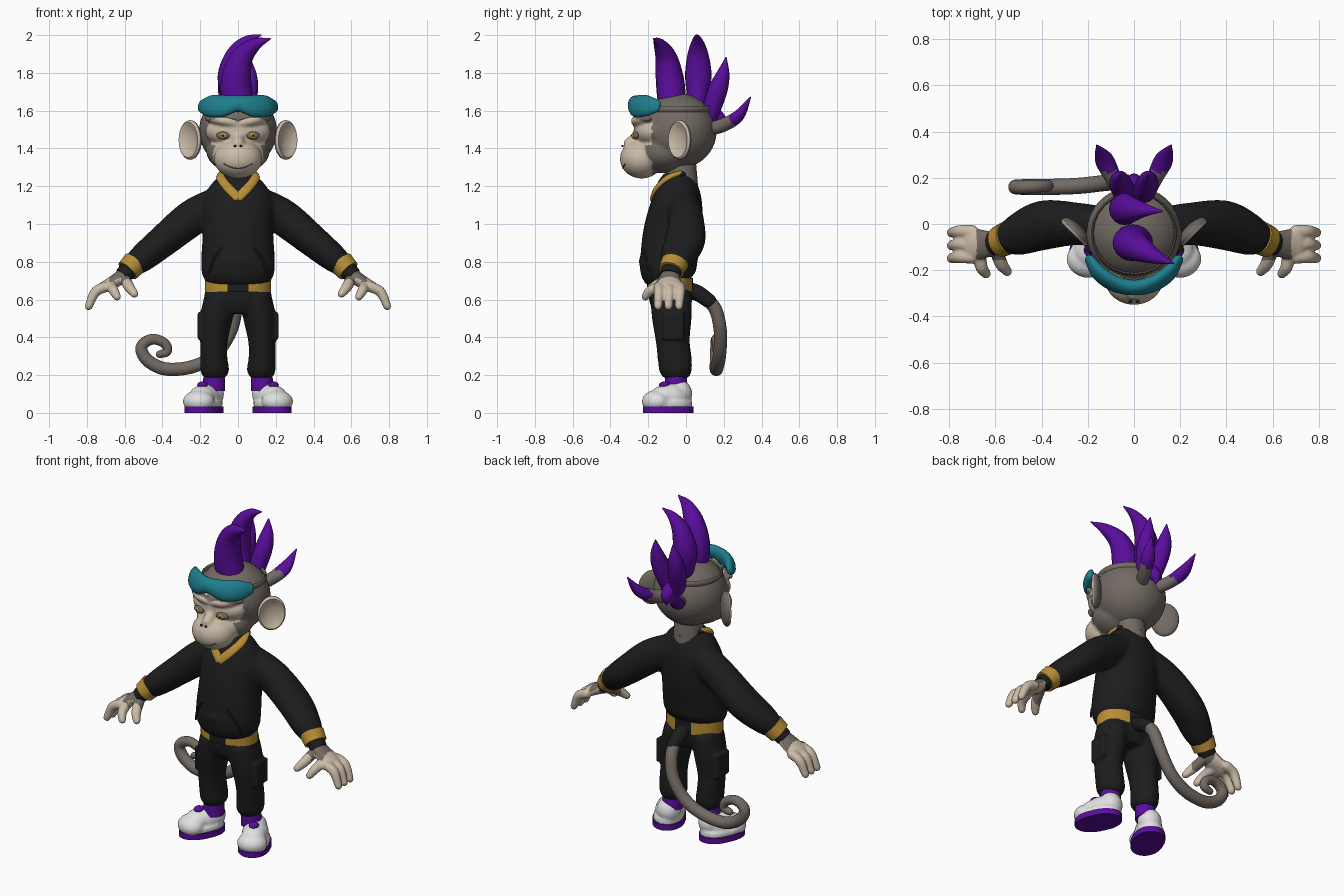
import bpy, bmesh, math
from mathutils import Vector as V, Matrix as M

cube = bpy.data.objects.get("Cube")
if cube:
    bpy.data.objects.remove(cube)


def material(name, rgb):
    m = bpy.data.materials.new(name)
    m.use_nodes = True
    m.diffuse_color = (*rgb, 1)
    m.node_tree.nodes["Principled BSDF"].inputs["Base Color"].default_value = (*rgb, 1)
    return m


FUR = material("grey fur", (.17, .145, .125))
SKIN = material("beige skin", (.60, .50, .39))
BLACK = material("black cloth", (.012, .012, .012))
GOLD = material("gold trim", (.48, .27, .035))
PURPLE = material("purple", (.10, .004, .33))
TEAL = material("teal lens", (.013, .21, .27))
WHITE = material("white leather", (.75, .75, .76))


def ball(bm, loc, size, rot=None):
    mat = M.Translation(loc) @ (rot or M()) @ M.Diagonal((*size, 1))
    return bmesh.ops.create_uvsphere(bm, u_segments=32, v_segments=20, radius=1, matrix=mat)["verts"]


def tube(bm, pts, radii, ref=(1, 0, 0), seg=20, sub=5, cap=True):
    """Sweep an oval along a smooth path; radii are numbers or (along ref, across)."""
    pts = [V(p) for p in pts]
    rad = [V(r) if isinstance(r, tuple) else V((r, r)) for r in radii]

    def spline(a, i, t):
        p0, p1, p2 = a[max(i - 1, 0)], a[i], a[i + 1]
        p3 = a[min(i + 2, len(a) - 1)]
        m1, m2 = (p2 - p0) / 2, (p3 - p1) / 2
        return (p1 * (2*t**3 - 3*t*t + 1) + m1 * (t**3 - 2*t*t + t)
                + p2 * (3*t*t - 2*t**3) + m2 * (t**3 - t*t))

    steps = [(i, k / sub) for i in range(len(pts) - 1) for k in range(sub)] + [(len(pts) - 2, 1)]
    path = [(spline(pts, i, t), spline(rad, i, t)) for i, t in steps]
    if cap:  # rounded ends
        def dome(end, nxt):
            d = (end[0] - nxt[0]).normalized() * min(end[1])
            return [(end[0] + d * math.sin(a), end[1] * math.cos(a)) for a in (.5, 1, 1.4)]
        path = dome(path[0], path[1])[::-1] + path + dome(path[-1], path[-2])
    u, rings = V(ref), []
    for i, (p, r) in enumerate(path):
        t = (path[min(i + 1, len(path) - 1)][0] - path[max(i - 1, 0)][0]).normalized()
        u = (u - t * u.dot(t)).normalized()
        w = t.cross(u)
        angles = [math.tau * k / seg for k in range(seg)]
        rings.append([bm.verts.new(p + u * r.x * math.cos(a) + w * r.y * math.sin(a)) for a in angles])
    for a, b in zip(rings, rings[1:]):
        for k in range(seg):
            bm.faces.new((a[k], a[k - 1], b[k - 1], b[k]))
    bm.faces.new(rings[0])
    bm.faces.new(rings[-1][::-1])


def finish(name, bm, mats, rule=None, voxel=0, smooth=0, pair=False):
    """Make the object, optionally fuse its pieces, colour by rule and mirror it."""
    bmesh.ops.recalc_face_normals(bm, faces=bm.faces)
    me = bpy.data.meshes.new(name)
    bm.to_mesh(me)
    bm.free()
    ob = bpy.data.objects.new(("left_" if pair else "") + name, me)
    bpy.context.collection.objects.link(ob)
    if voxel:
        rm = ob.modifiers.new("fuse", 'REMESH')
        rm.mode, rm.voxel_size = 'VOXEL', voxel
        sm = ob.modifiers.new("soften", 'SMOOTH')
        sm.factor, sm.iterations = .5, smooth
        dg = bpy.context.evaluated_depsgraph_get()
        ob.data = bpy.data.meshes.new_from_object(ob.evaluated_get(dg))
        ob.modifiers.clear()
    ob.data.materials.clear()
    for m in mats:
        ob.data.materials.append(m)
    for p in ob.data.polygons:
        p.material_index = int(rule(p.center, p.normal)) if rule else 0
    bpy.ops.object.select_all(action='DESELECT')
    ob.select_set(True)
    bpy.context.view_layer.objects.active = ob
    bpy.ops.object.shade_smooth_by_angle(angle=math.radians(50))
    if pair:
        twin = ob.copy()
        twin.name = "right_" + name
        twin.data = ob.data.copy()
        twin.data.transform(M.Diagonal((-1, 1, 1, 1)))
        twin.data.flip_normals()
        bpy.context.collection.objects.link(twin)


def swept(name, pts, radii, mats, rule=None, pair=False, **kw):
    bm = bmesh.new()
    tube(bm, pts, radii, **kw)
    finish(name, bm, mats, rule, pair=pair)


# Head with muzzle, brow and nose
bm = bmesh.new()
ball(bm, (0, -.04, 1.493), (.207, .203, .2))
ball(bm, (0, -.12, 1.385), (.168, .15, .115))
ball(bm, (0, -.235, 1.345), (.128, .115, .104))
ball(bm, (0, -.17, 1.49), (.172, .108, .09))
tube(bm, [(0, -.23, 1.48), (0, -.30, 1.425)], [.03, .032])
for s in (1, -1):
    tube(bm, [(s*.02, -.265, 1.535), (s*.09, -.262, 1.55), (s*.16, -.2, 1.56)], [.022, .024, .018])


def face_mask(c, n):
    eyes = ((abs(c.x) - .08) / .105)**2 + ((c.z - 1.485) / .078)**2 < 1
    mouth = (c.x / .135)**2 + ((c.z - 1.35) / .14)**2 < 1
    return c.y < -.18 and (eyes or mouth)


finish("head", bm, [FUR, SKIN], face_mask, voxel=.009, smooth=5)

# Mouth, nostrils and eyes
mouth = []
for k in range(-4, 5):
    x, z = k * .018, 1.295 + .0014 * k * k
    mouth.append((x, -.235 - .112 * math.sqrt(1 - (x / .128)**2 - ((z - 1.345) / .104)**2), z))
swept("mouth", mouth, [.004] * 9, [FUR], sub=2, seg=8)
bm = bmesh.new()
ball(bm, (.016, -.336, 1.413), (.008, .006, .006))
finish("nostril", bm, [BLACK], pair=True)
for part, size, y, mat in (("eye", (.036, .016, .021), -.268, FUR), ("iris", (.016, .007, .016), -.281, GOLD),
                           ("pupil", (.007, .004, .007), -.286, BLACK)):
    bm = bmesh.new()
    ball(bm, (.08, y, 1.468), size, M.Rotation(.25, 4, 'Z'))
    finish(part, bm, [mat], pair=True)

# Dished ears, facing forward and outward
bm = bmesh.new()
turn = M.Rotation(math.radians(45), 4, 'Z') @ M.Rotation(math.radians(90), 4, 'X')
for v in ball(bm, (0, 0, 0), (1, 1, 1)):
    if v.co.z > .5:
        v.co.z = 1 - v.co.z - .4 * (v.co.z - .5)
bm.transform(M.Translation((.253, -.033, 1.445)) @ turn @ M.Diagonal((.08, .105, .034, 1)))
facing = V((.7, -.7, 0))
finish("ear", bm, [FUR, SKIN],
       lambda c, n: (c - V((.253, -.033, 1.445))).dot(facing) > -.008 and n.dot(facing) > .25, pair=True)

# Goggles and strap
arc = [(.21 * math.sin(a), -.07 - .205 * math.cos(a), 1.625) for a in (-1.15, -.8, -.4, 0, .4, .8, 1.15)]
arc[3] = (0, -.275, 1.638)
swept("goggles", arc, [(.035, .02), (.058, .03), (.06, .032), (.044, .032), (.06, .032), (.058, .03), (.035, .02)],
      [TEAL], ref=(0, .5, .85))
ring = [(.181 * math.sin(a), -.04 + .177 * math.cos(a), 1.61) for a in (k * math.tau / 24 for k in range(25))]
swept("goggle_strap", ring, [(.016, .006)] * 25, [FUR], ref=(0, 0, 1), sub=1, seg=8, cap=False)

# Hair tufts
swept("front_tuft", [(0, -.075, 1.64), (-.01, -.085, 1.76), (.02, -.105, 1.88), (.09, -.14, 1.95), (.17, -.17, 1.98)],
      [(.075, .085), (.075, .08), (.058, .06), (.032, .035), .004], [PURPLE], ref=(0, 1, 0))
swept("crown_tuft", [(-.02, .06, 1.64), (-.04, .065, 1.78), (-.01, .063, 1.9), (.05, .06, 1.97), (.12, .055, 2.0)],
      [(.05, .06), (.07, .068), (.055, .05), (.028, .028), .004], [PURPLE], ref=(0, 1, 0))
swept("back_tuft", [(.03, .12, 1.56), (.055, .165, 1.7), (.062, .195, 1.79), (.06, .212, 1.88)],
      [.045, (.05, .052), (.038, .036), .004], [PURPLE], pair=True)
swept("nape_tuft", [(.04, .11, 1.5), (.09, .2, 1.525), (.13, .28, 1.575), (.16, .34, 1.67)],
      [.035, .036, (.04, .03), .004], [FUR, PURPLE], lambda c, n: c.y + .6 * (c.z - 1.54) > .24, pair=True)
swept("nape_curl", [(0, .13, 1.6), (0, .185, 1.54), (0, .19, 1.49)], [.04, .035, .005], [PURPLE])
swept("neck", [(0, -.02, 1.18), (0, -.03, 1.36)], [.085, .08], [FUR], cap=False)

# Sweater: torso, pouch and sleeves fused
bm = bmesh.new()
tube(bm, [(0, -.09, .69), (0, -.095, .74), (0, -.09, .82), (0, -.07, .96), (0, -.05, 1.1), (0, -.045, 1.2),
          (0, -.04, 1.265)],
     [(.168, .115), (.192, .145), (.195, .152), (.187, .155), (.195, .138), (.15, .112), (.085, .075)], cap=False, seg=32)
ball(bm, (0, -.155, .8), (.14, .095, .08))
for s in (1, -1):
    tube(bm, [(s*.1, -.02, 1.11), (s*.24, 0, 1.035), (s*.39, -.005, .915), (s*.5, -.045, .825), (s*.555, -.065, .78)],
         [(.09, .09), (.092, .097), (.108, .086), (.092, .075), (.066, .062)], ref=(0, 1, 0), cap=False)
finish("sweater", bm, [BLACK], voxel=.011, smooth=6)
swept("pouch_seam", [(.09, -.228, .87), (.13, -.212, .81), (.155, -.19, .74)], [.006] * 3, [BLACK], pair=True, seg=8)
swept("collar", [(0, -.178, 1.14), (.05, -.155, 1.19), (.092, -.095, 1.245), (.085, -.03, 1.27)],
      [(.012, .026), (.013, .026), (.015, .024), (.012, .015)], [GOLD], ref=(0, -1, .5), pair=True)
swept("collar_back", [(.085, -.03, 1.265), (0, .045, 1.245), (-.085, -.03, 1.265)], [.016] * 3, [BLACK])
swept("throat", [(0, -.155, 1.15), (0, -.1, 1.23)], [(.035, .02), (.06, .03)], [BLACK])
swept("cuff", [(.545, -.06, .795), (.585, -.078, .752)], [(.073, .068), (.068, .062)], [GOLD],
      ref=(0, 1, 0), cap=False, pair=True)
swept("wrist_band", [(.58, -.075, .757), (.612, -.085, .725)], [(.056, .05), (.052, .044)], [BLACK],
      ref=(0, 1, 0), cap=False, pair=True)

# Hands
bm = bmesh.new()
tube(bm, [(.59, -.08, .745), (.64, -.087, .705), (.71, -.088, .665)], [(.042, .036), (.06, .036), (.072, .03)],
     ref=(0, 1, 0))
for y in (-.143, -.088, -.032):
    tube(bm, [(.7, y, .668), (.755, y, .64), (.79, y - .005, .565)], [.028, .027, .021])
tube(bm, [(.67, -.12, .67), (.66, -.185, .65), (.64, -.215, .615)], [.028, .027, .021])
tube(bm, [(.6, -.1, .71), (.575, -.17, .665), (.548, -.205, .63)], [.03, .028, .021])
finish("hand", bm, [FUR, SKIN], lambda c, n: c.x > (.68 if n.z > .2 else .62) or c.y < -.155,
       voxel=.007, smooth=2, pair=True)

# Belt, trousers with side pockets
swept("belt", [(0, -.085, .64), (0, -.085, .715)], [(.176, .122)] * 2, [GOLD, BLACK],
      lambda c, n: abs(c.x) < .055, seg=40, sub=3, cap=False)
bm = bmesh.new()
tube(bm, [(0, -.08, .7), (0, -.08, .6), (0, -.075, .53)], [(.165, .115), (.178, .115), (.14, .09)], cap=False, seg=32)
for s in (1, -1):
    tube(bm, [(s*.09, -.08, .62), (s*.115, -.075, .5), (s*.127, -.07, .38), (s*.128, -.06, .29), (s*.122, -.055, .22),
              (s*.12, -.055, .185)],
         [(.085, .11), (.086, .105), (.073, .09), (.072, .09), (.075, .085), (.055, .065)], cap=False)
    bmesh.ops.create_cube(bm, size=1, matrix=M.Translation((s*.185, -.065, .46)) @ M.Diagonal((.06, .11, .14, 1)))
finish("trousers", bm, [BLACK], voxel=.01, smooth=4)

# Shoes, toes turned outward
place = M.Translation((.18, -.095, 0)) @ M.Rotation(math.radians(24), 4, 'Z')


def outline(z0, z1, grow):
    b = bmesh.new()
    tube(b, [(0, 0, z0), (0, 0, z1)], [(.085 + grow, .14 + grow)] * 2, cap=False, seg=40, sub=1)
    for v in b.verts:  # squarer heel, wider toe
        v.co.x *= 1.05 - .6 * v.co.y
        if v.co.y > 0:
            v.co.x *= 1 + 1.5 * v.co.y
    b.transform(place)
    return b


finish("shoe_sole", outline(0, .035, 0), [PURPLE], pair=True)
bm = outline(.03, .06, -.006)
for loc, size in (((0, -.07, .06), (.085, .072, .06)), ((0, .02, .08), (.075, .1, .075)),
                  ((-.01, .07, .1), (.068, .068, .075)), ((0, -.02, .085), (.07, .08, .06))):
    ball(bm, place @ V(loc), size, M.Rotation(math.radians(24), 4, 'Z'))
finish("shoe_upper", bm, [WHITE], voxel=.008, smooth=3, pair=True)
swept("sock", [(.13, -.05, .12), (.125, -.055, .2)], [.062, .056], [PURPLE], cap=False, pair=True)
bm = bmesh.new()
ball(bm, place @ V((0, -.02, .148)), (.028, .03, .018))
finish("shoe_tongue", bm, [PURPLE], pair=True)

# Tail with cloth sleeve and curled end
swept("tail_sleeve", [(0, .0, .65), (0, .06, .635), (0, .125, .59)], [.045, .042, .038], [BLACK])
swept("tail", [(0, .09, .62), (-.01, .155, .55), (-.04, .182, .43), (-.12, .178, .31), (-.24, .165, .245),
               (-.38, .16, .232), (-.475, .16, .275), (-.512, .16, .335), (-.49, .16, .375), (-.44, .162, .39),
               (-.385, .165, .365), (-.375, .165, .325), (-.415, .165, .31)],
      [.035] * 6 + [.034, .032, .03, .028, .026, .024, .02], [FUR], sub=6)
